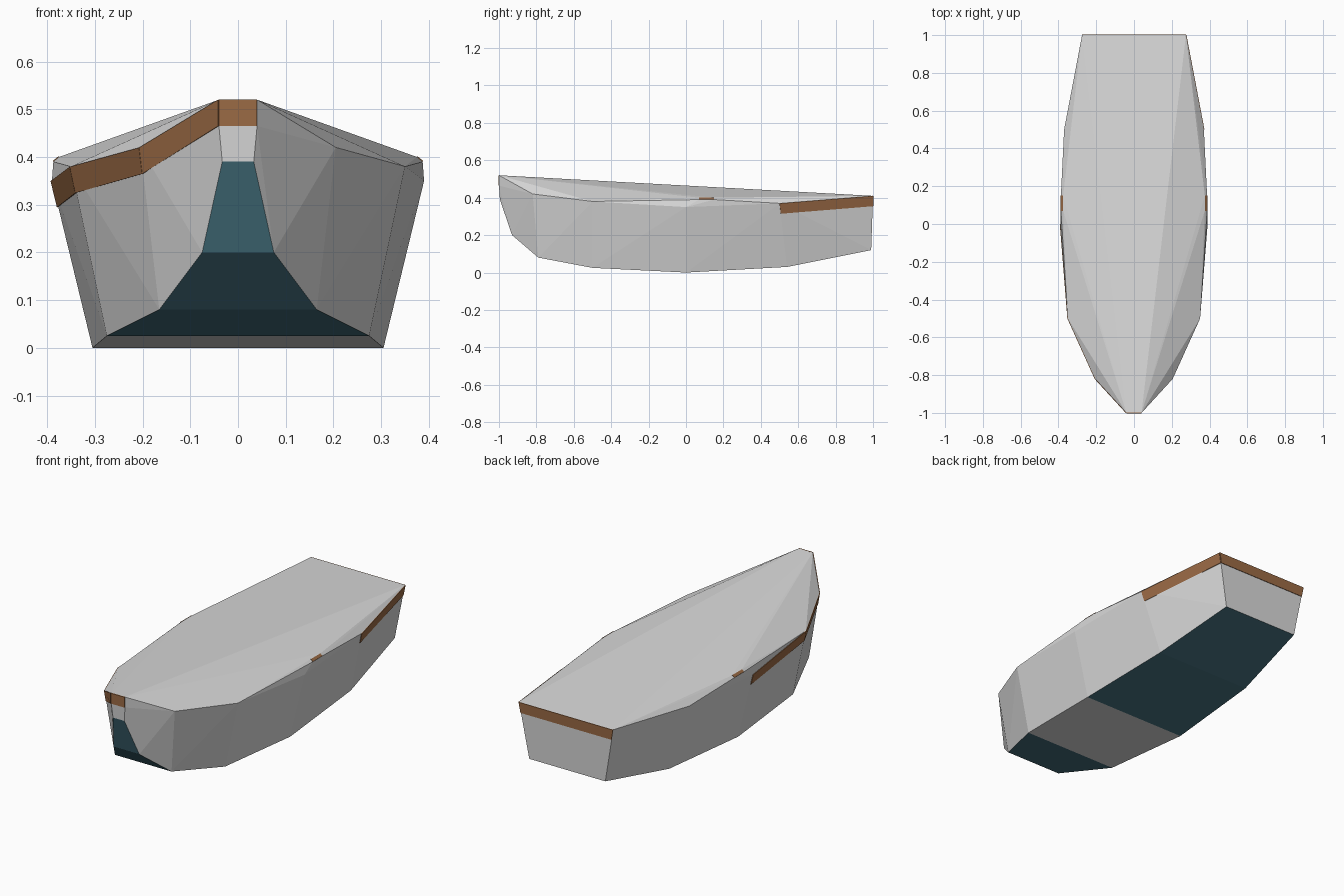
import bpy, bmesh
from mathutils import Vector

if "Cube" in bpy.data.objects:
    bpy.data.objects.remove(bpy.data.objects["Cube"])


def material(name, rgb):
    m = bpy.data.materials.new(name)
    m.diffuse_color = (*rgb, 1)
    m.use_nodes = True
    m.node_tree.nodes["Principled BSDF"].inputs["Base Color"].default_value = m.diffuse_color
    return m


grey = material("pale grey", (0.70, 0.70, 0.70))
brown = material("wood brown", (0.33, 0.147, 0.06))
teal = material("dark teal", (0.061, 0.168, 0.216))

# half outlines from stern to bow: upper rail edge and bottom edge
SHEER = [(.275, 1, .41), (.37, .5, .37), (.39, 0, .35),
         (.35, -.5, .38), (.205, -.82, .42), (.04, -1, .52)]
CHINE = [(.222, .99, .12), (.28, .54, .03), (.305, 0, 0),
         (.275, -.5, .025), (.165, -.79, .08), (.075, -.93, .20)]
STEM = [(.04, -1, .465), (.033, -.995, .39)]
LUG = [(.375, .07, .40), (.375, .15, .40), (.387, .07, .39), (.387, .15, .39)]
RAIL = .055


def add_object(name, bm, mats):
    bmesh.ops.recalc_face_normals(bm, faces=bm.faces)
    me = bpy.data.meshes.new(name)
    bm.to_mesh(me)
    bm.free()
    for m in mats:
        me.materials.append(m)
    ob = bpy.data.objects.new(name, me)
    bpy.context.collection.objects.link(ob)
    return ob


def side(p, s):
    return Vector((p[0] * s, p[1], p[2]))


# closed faceted hull wrapped around the outlines
bm = bmesh.new()
for s in (-1, 1):
    for p in SHEER + CHINE + STEM + LUG:
        bm.verts.new(side(p, s))
res = bmesh.ops.convex_hull(bm, input=bm.verts)
loose = [v for v in bm.verts if not v.link_faces]
bmesh.ops.delete(bm, geom=loose, context='VERTS')
bmesh.ops.recalc_face_normals(bm, faces=bm.faces)
# painted bottom: all underside panels except the one just ahead of midships,
# and the stem face up to z = .39
for f in bm.faces:
    c = f.calc_center_median()
    under = f.normal.z < -.6 and not -.5 < c.y < 0
    stem = abs(f.normal.x) < .05 and f.normal.y < -.5 and c.z < .39
    f.material_index = 1 if under or stem else 0
add_object("hull", bm, [grey, teal])


def lower(i):
    """Point one rail height below the sheer, on the hull side."""
    a = Vector(SHEER[i])
    b = Vector(STEM[0]) if i == 5 else Vector(CHINE[i])
    return a.lerp(b, RAIL / (a.z - b.z))


def plate(name, quad, mat, t=.003):
    """Thin plate lying on the outside of the hull."""
    a, b, c, d = quad
    n = (c - a).cross(d - b).normalized()
    if n.dot((a + b + c + d) / 4 - Vector((0, 0, .25))) < 0:
        n = -n
    bm = bmesh.new()
    inner = [bm.verts.new(p - n * t) for p in quad]
    outer = [bm.verts.new(p + n * t) for p in quad]
    bm.faces.new(inner)
    bm.faces.new(outer)
    for k in range(4):
        j = (k + 1) % 4
        bm.faces.new((inner[k], inner[j], outer[j], outer[k]))
    add_object(name, bm, [mat])


# wooden rail along the sides
for i, s, name in ((0, 1, "rail_right_stern"), (2, -1, "rail_left_middle"),
                   (3, -1, "rail_left_front"), (4, -1, "rail_left_bow")):
    plate(name, [side(p, s) for p in (SHEER[i], SHEER[i + 1], lower(i + 1), lower(i))], brown)

# rail across the stern and the bow
for i, name in ((0, "rail_stern"), (5, "rail_bow")):
    plate(name, [side(SHEER[i], -1), side(SHEER[i], 1),
                 side(lower(i), 1), side(lower(i), -1)], brown)

# oar lock tips showing at the deck edge
for s, name in ((-1, "oarlock_left"), (1, "oarlock_right")):
    plate(name, [side(LUG[k], s) for k in (0, 1, 3, 2)], brown, .002)
